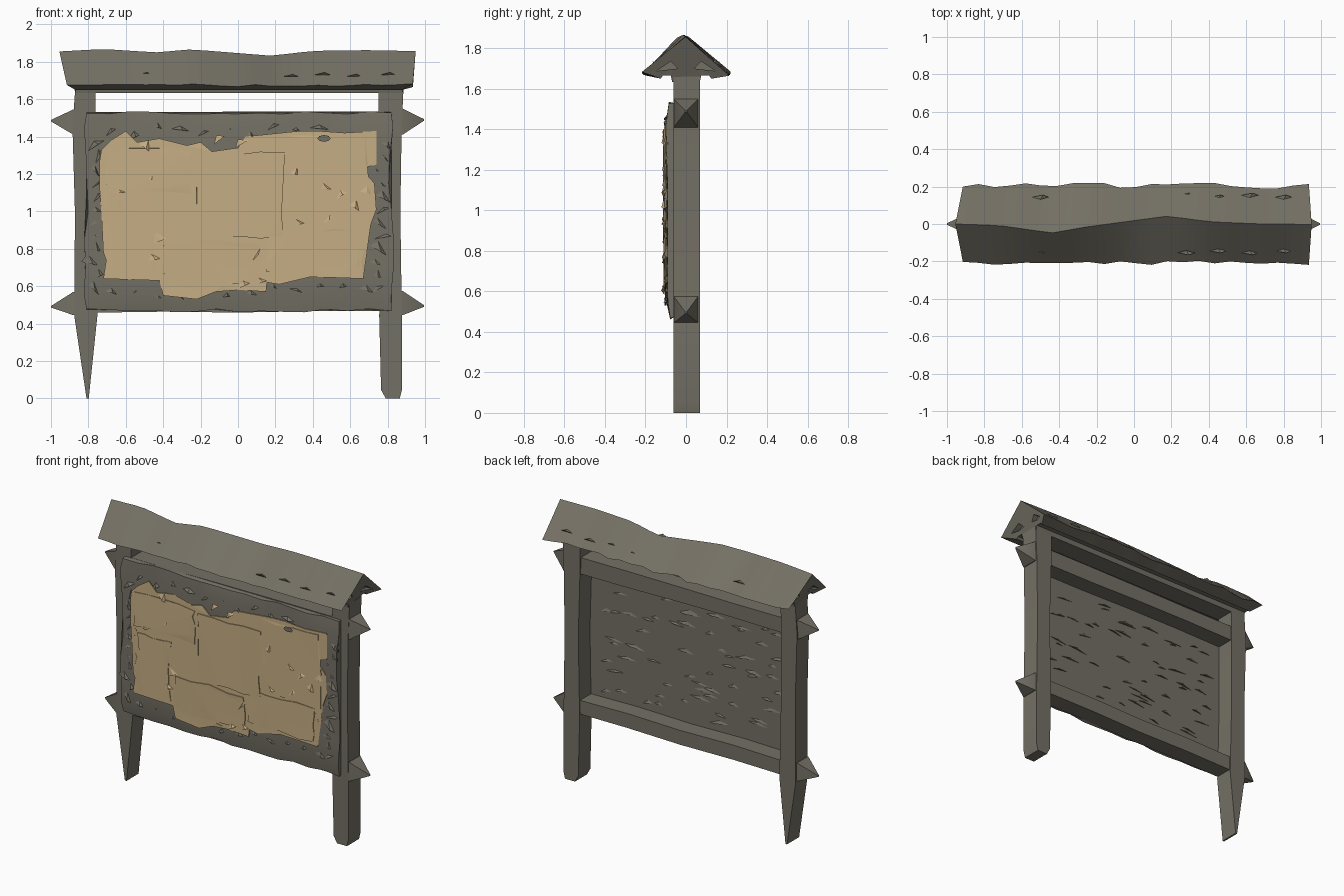
import bpy, bmesh, math, random
from mathutils import Vector

if "Cube" in bpy.data.objects:
    bpy.data.objects.remove(bpy.data.objects["Cube"])

random.seed(7)
rnd = random.uniform


def material(name, col):
    m = bpy.data.materials.new(name)
    m.diffuse_color = (*col, 1)
    m.use_nodes = True
    m.node_tree.nodes["Principled BSDF"].inputs["Base Color"].default_value = m.diffuse_color
    return m


WOOD = material("weathered wood", (0.175, 0.163, 0.13))
PAPER = material("old parchment", (0.56, 0.42, 0.23))


def finish(name, bm, mat, angle=None):
    bmesh.ops.recalc_face_normals(bm, faces=bm.faces)
    me = bpy.data.meshes.new(name)
    bm.to_mesh(me)
    bm.free()
    ob = bpy.data.objects.new(name, me)
    bpy.context.collection.objects.link(ob)
    me.materials.append(mat)
    if angle:
        bpy.ops.object.select_all(action='DESELECT')
        ob.select_set(True)
        bpy.context.view_layer.objects.active = ob
        bpy.ops.object.shade_smooth_by_angle(angle=math.radians(angle))
    return ob


def loft(name, rings, mat, angle=None):
    """Skin a list of equal closed rings and cap both ends."""
    bm = bmesh.new()
    vs = [[bm.verts.new(p) for p in r] for r in rings]
    n = len(vs[0])
    for a, b in zip(vs, vs[1:]):
        for i in range(n):
            j = (i + 1) % n
            bm.faces.new((a[i], a[j], b[j], b[i]))
    bm.faces.new(vs[0])
    bm.faces.new(vs[-1])
    return finish(name, bm, mat, angle)


# Posts: hewn square timbers, the left one sharpened to a wedge
def post(name, secs):
    loft(name, [[(a, -.062, z), (b, -.062, z), (b, .068, z), (a, .068, z)]
                for z, a, b in secs], WOOD, 30)


post("left_post", [(0, -.81, -.798), (.44, -.875, -.752), (1.0, -.872, -.765),
                   (1.45, -.885, -.765), (1.66, -.87, -.76)])
post("right_post", [(0, .79, .865), (.045, .765, .876), (.44, .755, .876),
                    (1.0, .765, .868), (1.45, .752, .875), (1.66, .75, .885)])


# Rails: long bars whose ends are carved to points outside the posts
def rail(name, z0, z1, tip):
    secs = [(-1, tip - .004, tip + .004, .004), (-.88, z0 - .02, z1 + .01, .06)]
    secs += [(x / 10, z0 + rnd(-.008, .008), z1 + rnd(-.006, .006), .06)
             for x in range(-8, 9, 4)]
    secs += [(.88, z0 - .02, z1 + .015, .06), (.995, tip, tip + .008, .004)]
    loft(name, [[(x, -w, a), (x, -w, b), (x, w, b), (x, w, a)]
                for x, a, b, w in secs], WOOD, 30)


rail("top_rail", 1.43, 1.535, 1.485)
rail("bottom_rail", .465, .56, .49)

# Backing board: warped front surface, flat back
rings = []
for i in range(15):
    x = -.81 + 1.63 * i / 14
    ring = [(x, -.058, .475), (x, -.078, .47 + rnd(-.01, .01))]
    for k in range(7):
        ring.append((x + rnd(-.015, .015), -.09 + rnd(-.008, .006), .55 + .15 * k))
    ring += [(x, -.085, 1.53 + rnd(-.01, .006)), (x, -.058, 1.53)]
    rings.append(ring)
loft("backing_board", rings, WOOD, 40)

# Roof: solid gable with a wandering ridge and ragged eaves
ridge = [(-.955, 0, 1.855), (-.72, -.008, 1.868), (-.44, -.048, 1.85), (-.25, -.015, 1.866),
         (.18, .042, 1.832), (.4, .012, 1.858), (.68, 0, 1.862), (.95, -.002, 1.857)]
rings = []
N = 22
for i in range(N + 1):
    t = i / N
    x = -.955 + 1.905 * t
    for a, b in zip(ridge, ridge[1:]):
        if x <= b[0] + 1e-6:
            f = (x - a[0]) / (b[0] - a[0])
            ry, rz = a[1] + f * (b[1] - a[1]), a[2] + f * (b[2] - a[2])
            break
    xe = -.915 + 1.85 * t          # eaves are shorter than the ridge
    xb = -.87 + 1.75 * t
    e = rnd(-.012, .012)
    rings.append([(xe, -.208 + e, 1.675 + rnd(-.008, .008)), (x, ry, rz),
                  (xe, .205 + rnd(-.015, .015), 1.675 + e),
                  (xb, .125, 1.65), (xb, .115, 1.665), (xb, .075, 1.665), (xb, .068, 1.633),
                  (xb, -.068, 1.633), (xb, -.075, 1.665), (xb, -.115, 1.665), (xb, -.125, 1.65)])
roof = loft("roof", rings, WOOD, 25)

# Triangular hollows in the gable ends
bm = bmesh.new()
for sx in (-1, 1):
    for sy in (-1, 1):
        tri = [(sy * .04, 1.70), (sy * .145, 1.688), (sy * .075, 1.735)]
        a = [bm.verts.new((sx * .87, y, z)) for y, z in tri]
        b = [bm.verts.new((sx * 1.05, y, z)) for y, z in tri]
        bm.faces.new(a)
        bm.faces.new(b)
        for i in range(3):
            j = (i + 1) % 3
            bm.faces.new((a[i], a[j], b[j], b[i]))
cutter = finish("gable_cutter", bm, WOOD)
cutter.hide_render = True
cutter.hide_set(True)
mod = roof.modifiers.new("hollows", 'BOOLEAN')
mod.operation = 'DIFFERENCE'
mod.object = cutter


# Splinters and curled scraps: little tetrahedral slivers
def sliver(bm, c, along, across, out):
    c, u, v, o = Vector(c), Vector(along), Vector(across), Vector(out)
    p = [bm.verts.new(q) for q in (c - u, c + u, c + v, c + u * .3 + o)]
    for i, j, k in ((0, 1, 2), (0, 1, 3), (1, 2, 3), (0, 2, 3)):
        bm.faces.new((p[i], p[j], p[k]))


bm = bmesh.new()
for i in range(60):                # chips on the rear of the board
    sliver(bm, (rnd(-.68, .68), -.059, .6 + .8 * (i % 12 + rnd(0, .7)) / 12),
           (rnd(.03, .09), 0, rnd(-.01, .01)), (0, 0, rnd(.01, .025)), (0, rnd(.008, .016), 0))
finish("rear_splinters", bm, WOOD)

bm = bmesh.new()
for i in range(12):                # chips round the front rim
    for sx in (-1, 1):
        sliver(bm, (sx * rnd(.73, .79), -.088, .58 + .07 * i), (rnd(.02, .05), 0, rnd(-.03, .03)),
               (rnd(-.02, .02), 0, rnd(.02, .06)), (0, -rnd(.01, .025), 0))
    for z in (.57, 1.42):
        sliver(bm, (-.68 + .124 * i, -.088, z + rnd(-.03, .03)), (rnd(.02, .05), 0, rnd(-.02, .02)),
               (0, 0, rnd(.015, .04)), (0, -rnd(.01, .025), 0))
finish("rim_splinters", bm, WOOD)

bm = bmesh.new()
for x, s in ((-.5, .3), (.28, .25), (.45, .3), (.62, .25), (.8, .3)):   # chips on the roof slopes
    for sy in (-1, 1):
        sliver(bm, (x, sy * .205 * (1 - s), 1.675 + .18 * s), (.045, 0, 0),
               (0, -sy * .012, .011), (0, sy * .012, .014))
finish("roof_splinters", bm, WOOD)


# Parchment: one ragged layer, with torn sheets overlapping it
def sheet(name, pts, y):
    bm = bmesh.new()
    f = bm.faces.new([bm.verts.new((x, y + rnd(-.003, .003), z)) for x, z in pts])
    bmesh.ops.triangulate(bm, faces=[f])
    r = bmesh.ops.extrude_face_region(bm, geom=bm.faces[:])
    for v in r["geom"]:
        if isinstance(v, bmesh.types.BMVert):
            v.co.y += .006
    finish(name, bm, PAPER, 30)


outline = [(-.73, 1.33), (-.68, 1.38), (-.6, 1.43), (-.54, 1.37), (-.42, 1.39), (-.37, 1.33),
           (-.2, 1.37), (-.14, 1.32), (0, 1.34), (.04, 1.4), (.33, 1.43), (.43, 1.43), (.57, 1.42),
           (.74, 1.43), (.71, 1.33), (.74, 1.25), (.66, 1.23), (.73, 1.15), (.7, 1.08), (.74, 1.01),
           (.71, .93), (.65, .89), (.68, .81), (.66, .73), (.67, .64), (.39, .65), (.22, .61),
           (.155, .62), (.15, .57), (.01, .58), (-.09, .6), (-.12, .57), (-.22, .53), (-.4, .55),
           (-.42, .63), (-.72, .64), (-.69, .7), (-.72, .78), (-.69, .89), (-.73, .98), (-.69, 1.07),
           (-.74, 1.12), (-.72, 1.21), (-.74, 1.27)]
sheet("parchment_layer", outline, -.103)


def ragged(name, x0, x1, z0, z1, y):
    cs = [(x0, z0), (x1, z0), (x1, z1), (x0, z1)]
    pts = []
    for (a, b), (c, d) in zip(cs, cs[1:] + cs[:1]):
        for k in range(4):
            t = k / 4
            pts.append((a + (c - a) * t + rnd(-.012, .012), b + (d - b) * t + rnd(-.012, .012)))
    sheet(name, pts, y)


ragged("upper_left_sheet", -.7, -.26, 1.1, 1.33, -.109)
ragged("lower_left_sheet", -.68, -.44, .66, 1.06, -.108)
ragged("bottom_sheet", -.4, .12, .61, .84, -.109)
ragged("centre_sheet", -.23, .24, .86, 1.31, -.111)
ragged("upper_right_sheet", .26, .69, .92, 1.4, -.109)
ragged("lower_right_sheet", .16, .64, .67, .9, -.108)

# Curled torn scraps
bm = bmesh.new()
for x, z in ((-.5, 1.34), (-.47, 1.17), (-.1, 1.38), (.02, 1.36), (-.63, 1.1), (-.42, .84), (.1, .76),
             (.13, .62), (.3, 1.2), (.47, 1.12), (.55, 1.08), (.62, 1.02), (.48, .95), (.33, .93),
             (-.45, .74), (.68, 1.1), (.03, .6)):
    sliver(bm, (x, -.107, z), (rnd(.02, .04), 0, rnd(-.03, .03)),
           (rnd(-.03, .03), 0, rnd(.02, .05)), (0, -rnd(.008, .016), 0))
finish("torn_scraps", bm, PAPER)

# Knot showing through a hole in the parchment
bm = bmesh.new()
bm.faces.new([bm.verts.new((.46 + .035 * math.cos(a), -.1165, 1.39 + .018 * math.sin(a)))
              for a in (k * math.pi / 4 for k in range(8))])
finish("parchment_hole", bm, WOOD)
